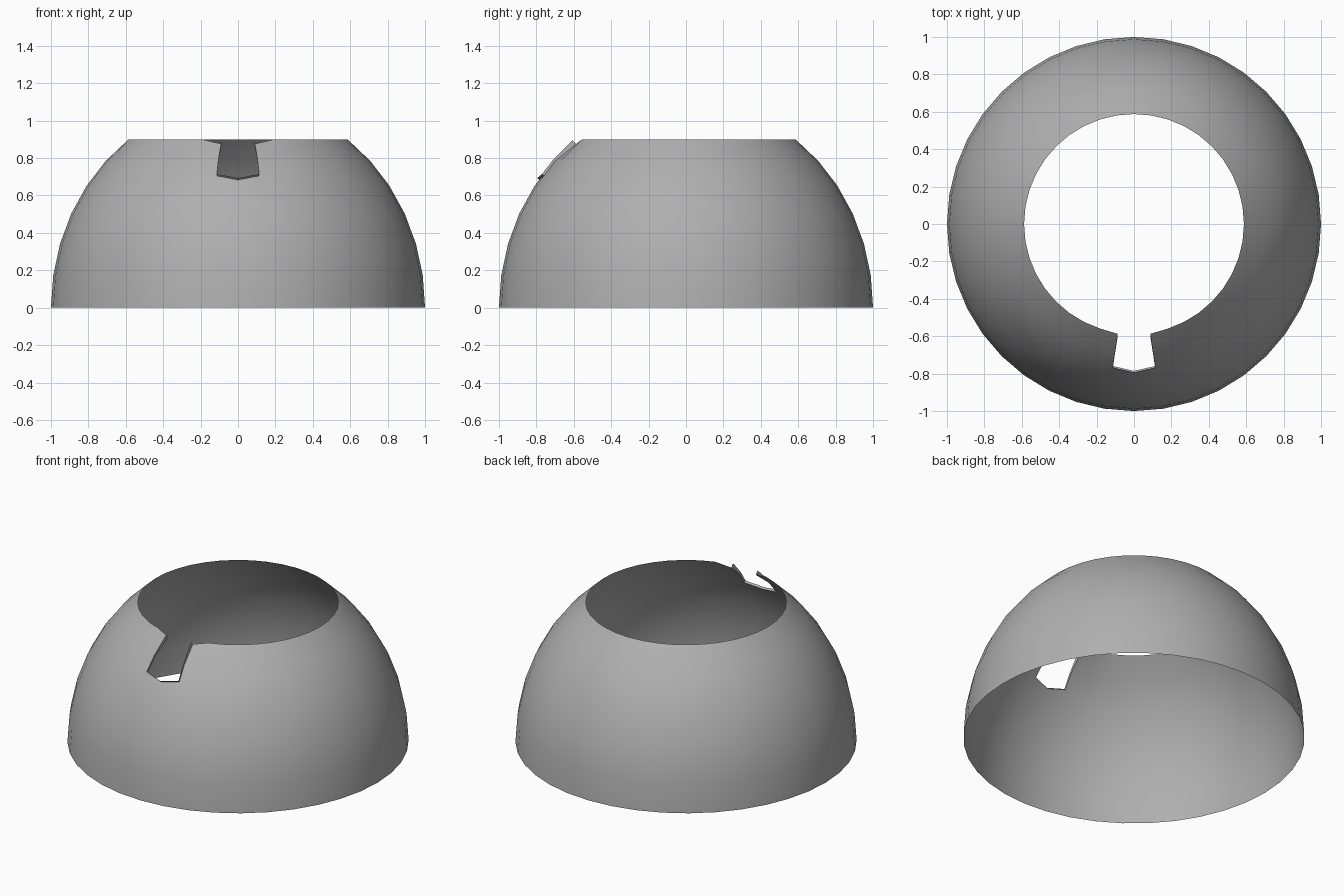
import bpy, bmesh, math
from mathutils import Vector

if "Cube" in bpy.data.objects:
    bpy.data.objects.remove(bpy.data.objects["Cube"])

HEIGHT_SCALE = 1.11
SLOT_BASE = Vector((0, -0.785, 0.683))
SLOT_SLOPE = 0.18

grey = bpy.data.materials.new("mid_grey")
grey.use_nodes = True
grey.diffuse_color = (0.43, 0.43, 0.43, 1)
grey.node_tree.nodes["Principled BSDF"].inputs["Base Color"].default_value = (0.43, 0.43, 0.43, 1)

# Open dome: a stretched sphere without its lower half and its cap
bm = bmesh.new()
bmesh.ops.create_uvsphere(bm, u_segments=40, v_segments=20, radius=1)
top = math.sin(math.radians(54))
bmesh.ops.delete(bm, geom=[v for v in bm.verts if v.co.z < -0.01 or v.co.z > top + 0.01],
                 context='VERTS')
for v in bm.verts:
    v.co.z = max(0, v.co.z) * HEIGHT_SCALE


def front_faces(side):
    """Faces of the column beside the front centre line, near the rim."""
    found = []
    for f in bm.faces:
        c = f.calc_center_median()
        if c.y < 0 and 0 < c.x * side < 0.1 and c.z > 0.65:
            found.append(f)
    return found


# Slot running down from the rim, with a kinked lower edge
slot = []
for side in (-1, 1):
    faces = front_faces(side)
    geom = set(faces)
    for f in faces:
        geom.update(f.edges)
        geom.update(f.verts)
    bmesh.ops.bisect_plane(bm, geom=list(geom), dist=1e-5, plane_co=SLOT_BASE,
                           plane_no=Vector((-SLOT_SLOPE * side, 0, 1)))
    for f in front_faces(side):
        c = f.calc_center_median()
        if c.z > SLOT_BASE.z + SLOT_SLOPE * abs(c.x):
            slot.append(f)

slot_edges = {e for f in slot for e in f.edges
              if any(g not in slot for g in e.link_faces)}
bmesh.ops.delete(bm, geom=slot, context='FACES')
slot_edges = [e for e in slot_edges if e.is_valid]

# Slot sides narrow slightly, and the rim dips at the two corners
rim_z = top * HEIGHT_SCALE
for v in {v for e in slot_edges for v in e.verts}:
    if v.co.z > rim_z - 0.005:
        v.co = Vector((math.copysign(0.088, v.co.x), -0.587, 0.875))
    else:
        v.co.x *= 0.94

# Narrow raised lip around the slot, growing towards the rim
grown = bmesh.ops.extrude_edge_only(bm, edges=slot_edges)["geom"]
for v in grown:
    if isinstance(v, bmesh.types.BMVert):
        size = 0.02 if v.co.z > 0.85 else 0.01
        v.co += Vector((0, -size, size))

mesh = bpy.data.meshes.new("slotted_dome")
bm.to_mesh(mesh)
bm.free()
mesh.materials.append(grey)
dome = bpy.data.objects.new("slotted_dome", mesh)
bpy.context.collection.objects.link(dome)
bpy.ops.object.select_all(action='DESELECT')
dome.select_set(True)
bpy.context.view_layer.objects.active = dome
bpy.ops.object.shade_smooth_by_angle(angle=math.radians(35))
